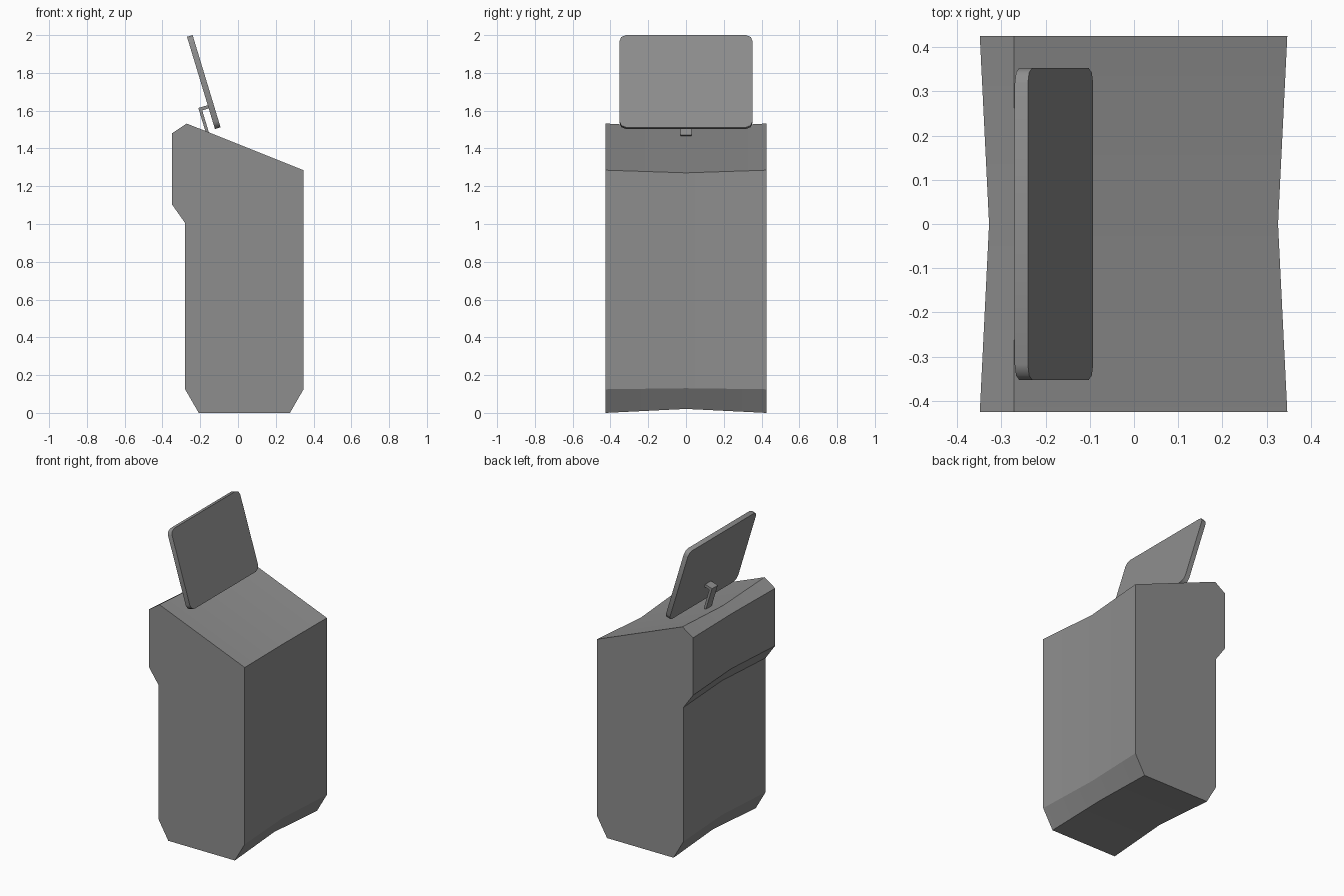
import bpy, bmesh, math
from mathutils import Vector

if "Cube" in bpy.data.objects:
    bpy.data.objects.remove(bpy.data.objects["Cube"])

grey = bpy.data.materials.new("mid grey")
grey.diffuse_color = (0.27, 0.27, 0.27, 1)
grey.use_nodes = True
grey.node_tree.nodes["Principled BSDF"].inputs["Base Color"].default_value = grey.diffuse_color


def loft(name, rings, angle):
    """Skin a list of equal-length point rings, cap both ends, smooth below angle."""
    bm = bmesh.new()
    loops = [[bm.verts.new(p) for p in ring] for ring in rings]
    n = len(loops[0])
    for a, b in zip(loops, loops[1:]):
        for i in range(n):
            j = (i + 1) % n
            bm.faces.new((a[i], a[j], b[j], b[i]))
    bm.faces.new(loops[0])
    bm.faces.new(loops[-1])
    bmesh.ops.recalc_face_normals(bm, faces=bm.faces)
    mesh = bpy.data.meshes.new(name)
    bm.to_mesh(mesh)
    bm.free()
    mesh.materials.append(grey)
    obj = bpy.data.objects.new(name, mesh)
    bpy.context.collection.objects.link(obj)
    bpy.ops.object.select_all(action='DESELECT')
    obj.select_set(True)
    bpy.context.view_layer.objects.active = obj
    bpy.ops.object.shade_smooth_by_angle(angle=math.radians(angle))
    return obj


def inset(points, d):
    """Offset a counter-clockwise 2D outline inward by d."""
    pts = [Vector(p) for p in points]
    out = []
    for i, p in enumerate(pts):
        e1 = (p - pts[i - 1]).normalized()
        e2 = (pts[(i + 1) % len(pts)] - p).normalized()
        n1, n2 = Vector((-e1.y, e1.x)), Vector((-e2.y, e2.x))
        out.append(p + (n1 + n2) * d / (1 + n1.dot(n2)))
    return out


def at_y(points, y):
    return [(p[0], y, p[1]) for p in points]


# Cabinet: side profile, pinched slightly at the middle of its width
side = [(-0.208, 0), (0.275, 0), (0.347, 0.125), (0.347, 1.285), (-0.272, 1.532),
        (-0.349, 1.48), (-0.349, 1.103), (-0.28, 1.005), (-0.28, 0.125)]
loft("cabinet", [at_y(side, -0.426), at_y(inset(side, 0.021), 0), at_y(side, 0.426)], 20)

# Leaning frame shared by the screen and its bracket
down = Vector((0.29, 0, -0.957))
out = Vector((0.957, 0, 0.29))

# Screen: thin tilted slab with rounded corners
length, half, radius, thick = 0.51, 0.353, 0.035, 0.031
corners = [(half, length, 0), (-half, length, 90), (-half, 0, 180), (half, 0, 270)]
outline = []
for y, s, start in corners:
    cy = y - math.copysign(radius, y)
    cs = s - radius if s else radius
    for k in range(3):
        a = math.radians(start + 45 * k)
        outline.append((cy + radius * math.cos(a), cs + radius * math.sin(a)))
top_back = Vector((-0.27, 0, 1.991))
loft("screen", [[top_back + down * s + out * t + Vector((0, y, 0)) for y, s in outline]
                for t in (0, thick)], 50)

# Bracket: L-shaped strip from the cabinet top to the screen back
elbow = Vector((-0.21, 0, 1.614))
ell = [(0, 0), (0.064, 0), (0.064, 0.018), (0.016, 0.018), (0.016, 0.155), (0, 0.155)]
loft("screen_bracket", [[elbow + out * t + down * s + Vector((0, y, 0)) for t, s in ell]
                        for y in (-0.03, 0.03)], 20)
